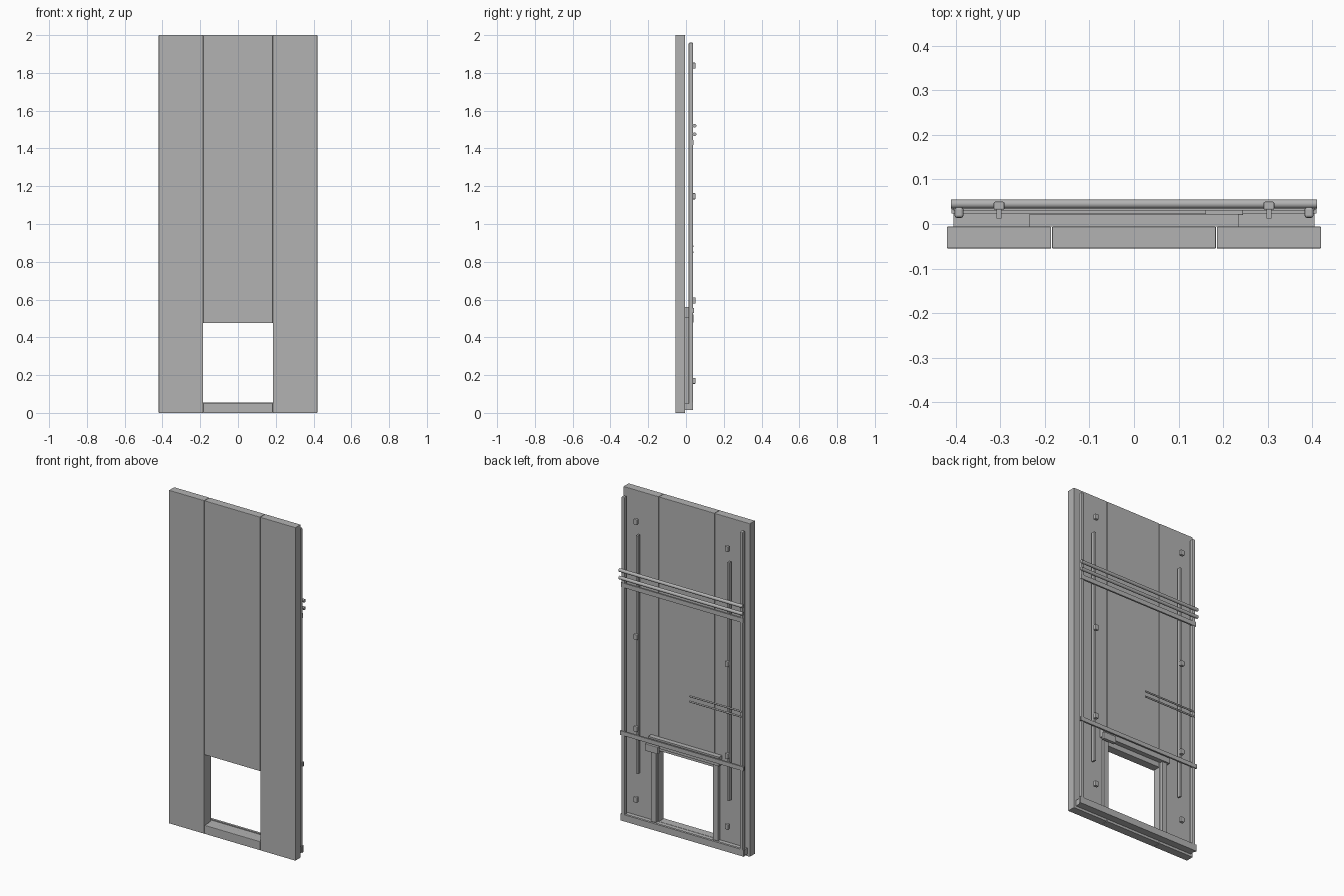
import bpy
import math

default = bpy.data.objects.get("Cube")
if default:
    bpy.data.objects.remove(default, do_unlink=True)

grey = bpy.data.materials.new("plain_grey")
grey.use_nodes = True
colour = (0.45, 0.45, 0.45, 1)
grey.diffuse_color = colour
grey.node_tree.nodes["Principled BSDF"].inputs["Base Color"].default_value = colour


def box(name, x, y, z, bevel=0):
    """Block spanning the given (low, high) ranges."""
    bpy.ops.mesh.primitive_cube_add(size=1)
    ob = bpy.context.object
    ob.name = name
    spans = (x, y, z)
    ob.location = [(a + b) / 2 for a, b in spans]
    ob.scale = [b - a for a, b in spans]
    bpy.ops.object.transform_apply(location=False, rotation=False, scale=True)
    ob.data.materials.append(grey)
    if bevel:
        mod = ob.modifiers.new("edge", "BEVEL")
        mod.width = bevel
        mod.segments = 2
    return ob


def rod(name, x, y, z, radius):
    """Round rod running along x."""
    bpy.ops.mesh.primitive_cylinder_add(
        vertices=16, radius=radius, depth=x[1] - x[0],
        location=((x[0] + x[1]) / 2, y, z), rotation=(0, math.pi / 2, 0))
    ob = bpy.context.object
    ob.name = name
    ob.data.materials.append(grey)
    bpy.ops.object.shade_smooth_by_angle(angle=math.radians(40))


def pair(name, x, y, z, bevel=0):
    """Matching blocks on both sides."""
    box("left_" + name, x, y, z, bevel)
    box("right_" + name, (-x[1], -x[0]), y, z, bevel)


# Front boards around the opening
board_y = (-0.055, -0.006)
pair("side_board", (0.186, 0.42), board_y, (0, 2), 0.002)
box("middle_board", (-0.184, 0.184), board_y, (0.475, 2), 0.002)
box("front_sill", (-0.184, 0.184), board_y, (0, 0.052), 0.002)

# Frame of the opening and floor channel
box("header", (-0.235, 0.235), (-0.006, 0.023), (0.505, 0.56))
pair("jamb", (0.19, 0.222), (-0.006, 0.013), (0.05, 0.505))
box("floor_channel", (-0.405, 0.405), (-0.006, 0.024), (0.015, 0.05))
box("floor_channel_lip", (-0.41, 0.41), (0.024, 0.038), (0.015, 0.055))

# Upright posts, conduits and clips
pair("edge_post", (0.383, 0.403), (0.014, 0.038), (0.02, 1.96), 0.005)
pair("conduit", (0.297, 0.309), (0.012, 0.033), (0.32, 1.75))
for i, z in enumerate((0.17, 0.595, 1.147, 1.838)):
    pair("clip_%d" % i, (0.291, 0.315), (0.032, 0.05), (z - 0.016, z + 0.016), 0.003)

# Horizontal rails across the back
for i, z in enumerate((1.475, 1.52)):
    rod("upper_rod_%d" % i, (-0.411, 0.411), 0.045, z, 0.01)
box("upper_rail", (-0.405, 0.405), (0.03, 0.04), (1.418, 1.445))
box("lower_rail", (-0.41, 0.41), (0.032, 0.042), (0.53, 0.555))

# Short cables and junction box
for i, z in enumerate((0.85, 0.882)):
    rod("short_rod_%d" % i, (-0.395, -0.05), 0.036, z, 0.005)
box("junction_box", (0.16, 0.245), (0.02, 0.04), (0.478, 0.52), 0.002)
